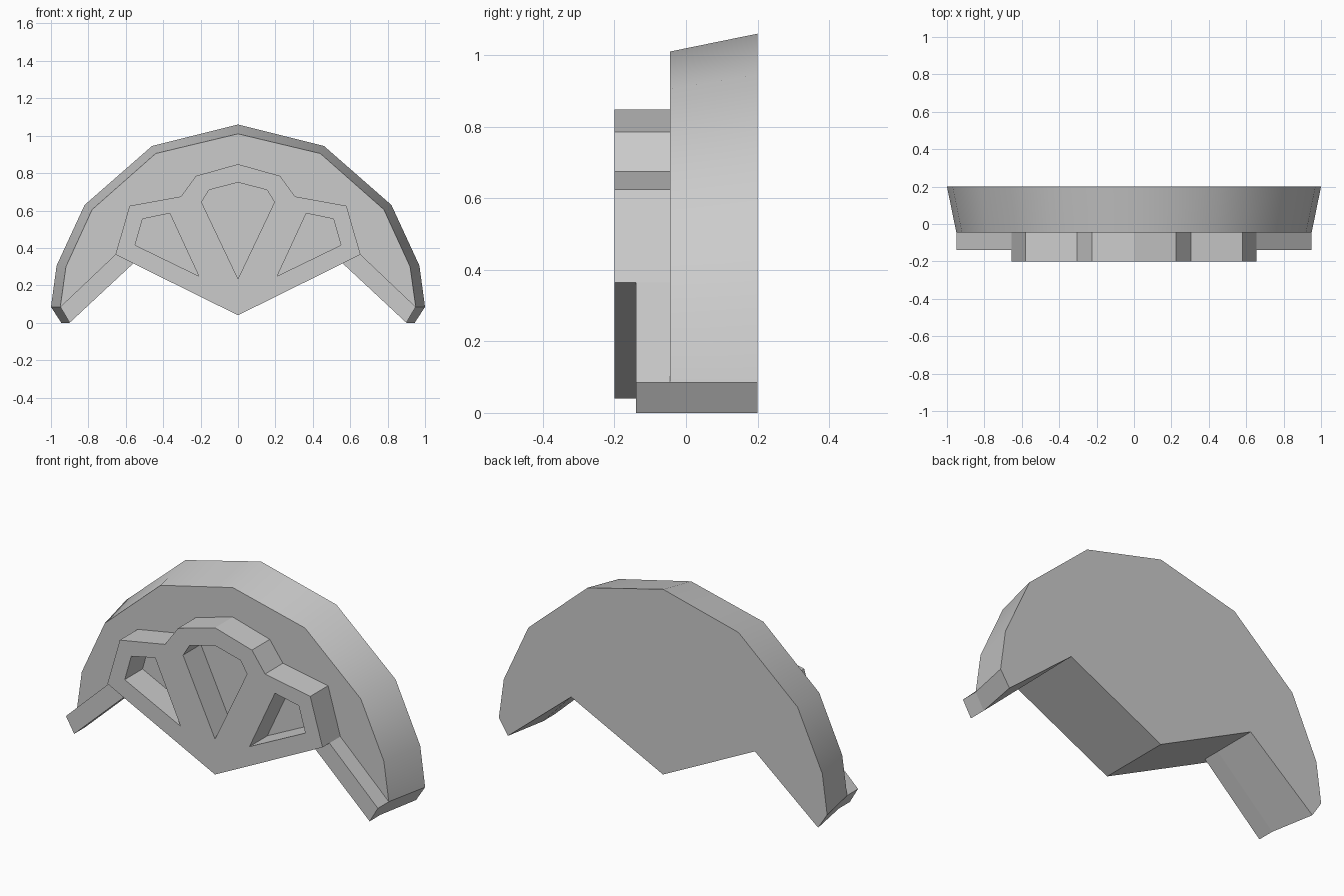
import bpy, bmesh

if "Cube" in bpy.data.objects:
    bpy.data.objects.remove(bpy.data.objects["Cube"])


def mirrored(half):
    """Close a right-hand half outline by mirroring it across x = 0."""
    return half + [(-x, z) for x, z in reversed(half) if x > 0]


def flipped(loop):
    return [(-x, z) for x, z in loop]


def slab(name, y_front, y_back, loops, back_loops=None, back_cap=False):
    """Loft outline loops (outer first, then holes) from y_front to y_back."""
    bm = bmesh.new()
    front_edges, back_edges = [], []
    for front, back in zip(loops, back_loops or loops):
        f = [bm.verts.new((x, y_front, z)) for x, z in front]
        b = [bm.verts.new((x, y_back, z)) for x, z in back]
        for i in range(len(f)):
            j = (i + 1) % len(f)
            bm.faces.new((f[i], f[j], b[j], b[i]))
            front_edges.append(bm.edges.get((f[i], f[j])))
            back_edges.append(bm.edges.get((b[i], b[j])))
    bmesh.ops.triangle_fill(bm, edges=front_edges, use_beauty=True)
    if back_cap:
        bmesh.ops.triangle_fill(bm, edges=back_edges, use_beauty=True)
    bmesh.ops.recalc_face_normals(bm, faces=bm.faces[:])
    mesh = bpy.data.meshes.new(name)
    bm.to_mesh(mesh)
    bm.free()
    obj = bpy.data.objects.new(name, mesh)
    bpy.context.collection.objects.link(obj)
    bpy.ops.object.select_all(action='DESELECT')
    obj.select_set(True)
    bpy.context.view_layer.objects.active = obj
    bpy.ops.object.shade_smooth_by_angle(angle=0.524)
    return obj


# Main plate: tapered rim, wider at the back
plate_front = mirrored([(0, 1.01), (0.44, 0.905), (0.78, 0.605), (0.92, 0.3),
                        (0.95, 0.085), (0.9, 0), (0.56, 0.317), (0, 0.04)])
plate_back = mirrored([(0, 1.06), (0.46, 0.945), (0.82, 0.63), (0.97, 0.305),
                       (1.0, 0.085), (0.945, 0), (0.56, 0.317), (0, 0.04)])
slab("main_plate", -0.045, 0.2, [plate_front], [plate_back], back_cap=True)

# Raised centre panel with three recessed windows
panel = mirrored([(0, 0.848), (0.225, 0.785), (0.305, 0.675), (0.58, 0.625),
                  (0.655, 0.365), (0.56, 0.317), (0, 0.04)])
middle_window = mirrored([(0, 0.75), (0.155, 0.71), (0.195, 0.645), (0, 0.235)])
side_window = [(0.21, 0.25), (0.365, 0.585), (0.51, 0.555), (0.55, 0.415)]
slab("raised_panel", -0.2, -0.045,
     [panel, middle_window, side_window, flipped(side_window)])

# Raised ribs running down both arms
rib = [(0.655, 0.365), (0.95, 0.085), (0.9, 0), (0.56, 0.317)]
slab("right_arm_rib", -0.14, -0.045, [rib])
slab("left_arm_rib", -0.14, -0.045, [flipped(rib)])
